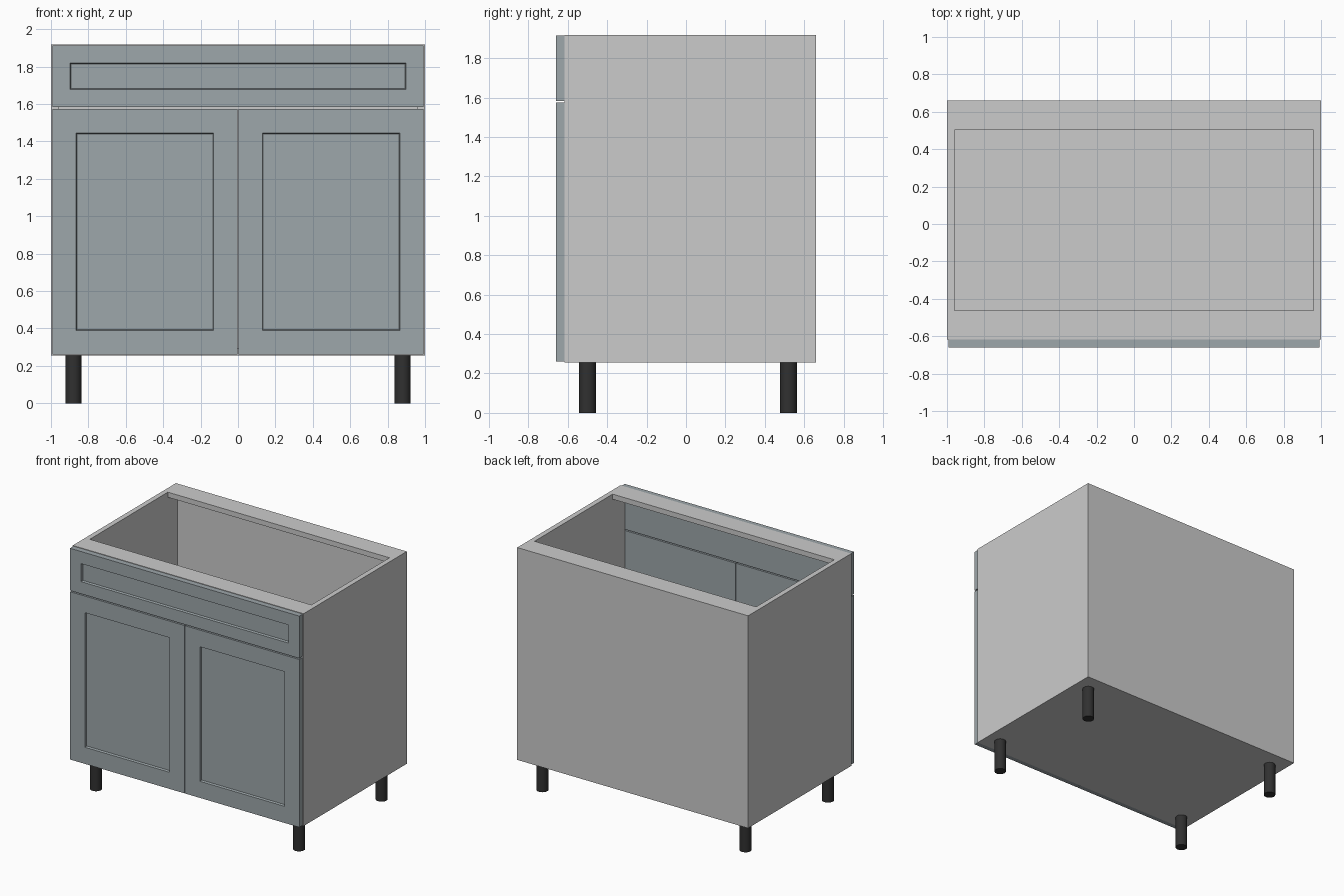
import bpy, bmesh
from mathutils import Matrix, Vector

if "Cube" in bpy.data.objects:
    bpy.data.objects.remove(bpy.data.objects["Cube"])


def material(name, rgb):
    m = bpy.data.materials.new(name)
    m.diffuse_color = (*rgb, 1)
    m.use_nodes = True
    m.node_tree.nodes["Principled BSDF"].inputs["Base Color"].default_value = m.diffuse_color
    return m


FRONT = material("slate_paint", (0.34, 0.385, 0.405))
BLACK = material("black_plastic", (0.03, 0.03, 0.03))


def finish(name, bm, mat=None):
    me = bpy.data.meshes.new(name)
    bm.to_mesh(me)
    bm.free()
    ob = bpy.data.objects.new(name, me)
    bpy.context.collection.objects.link(ob)
    if mat:
        me.materials.append(mat)
    return ob


def box_bmesh(lo, hi):
    lo, hi = Vector(lo), Vector(hi)
    bm = bmesh.new()
    bmesh.ops.create_cube(bm, size=1, matrix=Matrix.Translation((lo + hi) / 2)
                          @ Matrix.Diagonal((*(hi - lo), 1)))
    return bm


def box(name, lo, hi, mat=None):
    return finish(name, box_bmesh(lo, hi), mat)


def shaker_front(name, x0, x1, z0, z1, frame_x, frame_z):
    """Slab with a recessed centre panel."""
    bm = box_bmesh((x0, YF, z0), (x1, Y0, z1))
    bm.normal_update()
    face = min(bm.faces, key=lambda f: f.calc_center_median().y)
    cx, cz = (x0 + x1) / 2, (z0 + z1) / 2

    def shrink(ix, iz, depth):
        bmesh.ops.inset_region(bm, faces=[face], thickness=0.01)
        for v in face.verts:
            v.co.x = x0 + ix if v.co.x < cx else x1 - ix
            v.co.z = z0 + iz if v.co.z < cz else z1 - iz
            v.co.y = YF + depth

    shrink(frame_x, frame_z, 0)
    shrink(frame_x + 0.004, frame_z + 0.004, 0.018)
    return finish(name, bm, FRONT)


# Main dimensions: front plane, carcass front, carcass back, bottom, top, board
YF, Y0, Y1 = -0.66, -0.617, 0.66
Z0, Z1, T = 0.255, 1.918, 0.04
XI = 1 - T

# Carcass boards
for side, s in (("left", -1), ("right", 1)):
    xs = sorted((s * XI, s))
    box(side + "_side_panel", (xs[0], Y0, Z0), (xs[1], Y1, Z1))
box("bottom_panel", (-XI, Y0, Z0), (XI, Y1 - T, Z0 + T))
box("back_panel", (-XI, Y1 - T, Z0), (XI, Y1, Z1 - T))
box("back_top_rail", (-XI, 0.503, Z1 - T), (XI, Y1, Z1))
box("front_top_rail", (-XI, Y0, Z1 - T), (XI, -0.463, Z1))

# Drawer front and door pair
shaker_front("drawer_front", -0.993, 0.993, 1.583, 1.914, 0.095, 0.095)
shaker_front("left_door", -0.993, -0.003, 0.26, 1.574, 0.128, 0.13)
shaker_front("right_door", 0.003, 0.993, 0.26, 1.574, 0.128, 0.13)

# Round legs
for xn, x in (("left", -0.88), ("right", 0.88)):
    for yn, y in (("front", -0.5), ("back", 0.52)):
        bm = bmesh.new()
        bmesh.ops.create_cone(bm, cap_ends=True, segments=32, radius1=0.043,
                              radius2=0.043, depth=Z0,
                              matrix=Matrix.Translation((x, y, Z0 / 2)))
        for f in bm.faces:
            f.smooth = len(f.verts) == 4
        for e in bm.edges:
            e.smooth = all(len(f.verts) == 4 for f in e.link_faces)
        finish(f"{yn}_{xn}_leg", bm, BLACK)
